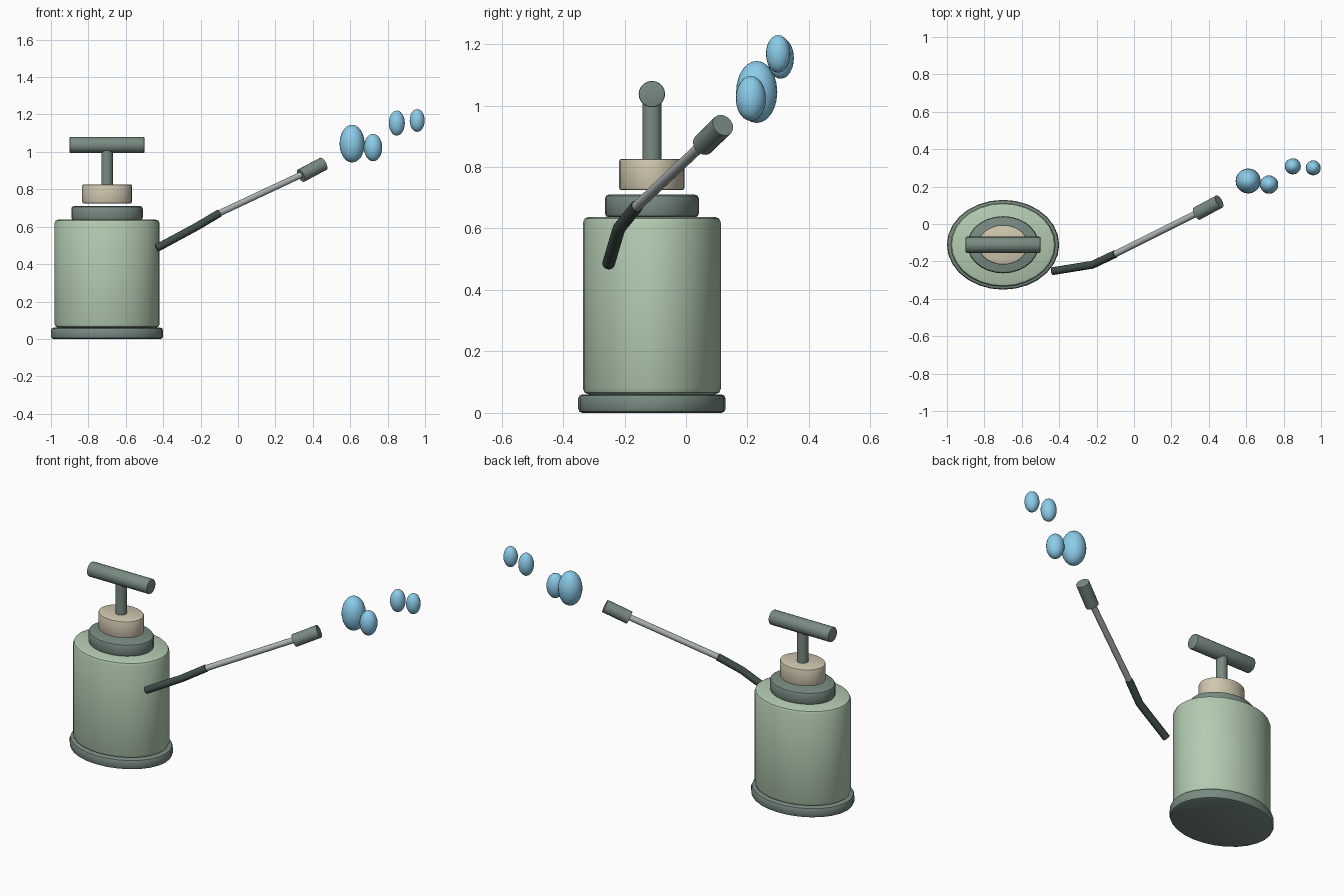
import bpy, math
from mathutils import Vector

if "Cube" in bpy.data.objects:
    bpy.data.objects.remove(bpy.data.objects["Cube"])


def material(name, rgb):
    m = bpy.data.materials.new(name)
    m.diffuse_color = (*rgb, 1)
    m.use_nodes = True
    m.node_tree.nodes["Principled BSDF"].inputs["Base Color"].default_value = m.diffuse_color
    return m


GREEN = material("tank green", (0.45, 0.60, 0.44))
SLATE = material("slate", (0.19, 0.26, 0.22))
CREAM = material("cream", (0.64, 0.57, 0.43))
RUBBER = material("rubber", (0.05, 0.075, 0.065))
STEEL = material("steel", (0.42, 0.46, 0.46))
WATER = material("water", (0.26, 0.60, 0.82))
CX, CY = -0.70, -0.111


def finish(ob, name, mat):
    ob.name = name
    ob.data.materials.append(mat)
    bpy.context.view_layer.objects.active = ob
    ob.select_set(True)
    bpy.ops.object.shade_smooth_by_angle(angle=math.radians(35))
    ob.select_set(False)
    return ob


def rod(name, a, b, r, mat, sides=28, squash=1.0, bevel=0.0):
    """Cylinder from a to b, optionally oval in y with rounded rims."""
    a, b = Vector(a), Vector(b)
    bpy.ops.mesh.primitive_cylinder_add(vertices=sides, radius=r, depth=(b - a).length,
                                        location=(a + b) / 2)
    ob = bpy.context.object
    ob.rotation_euler = (b - a).to_track_quat('Z', 'Y').to_euler()
    ob.scale.y = squash
    if squash != 1.0:
        ob.rotation_euler = (0, 0, 0)
        bpy.ops.object.transform_apply(location=False, rotation=False, scale=True)
    if bevel:
        mod = ob.modifiers.new("rim", 'BEVEL')
        mod.width, mod.segments = bevel, 2
        mod.limit_method, mod.angle_limit = 'ANGLE', math.radians(50)
        bpy.ops.object.modifier_apply(modifier="rim")
    return finish(ob, name, mat)


# Oval tank stack: base, body, collar, cap
for name, z0, z1, r, bevel, mat in [
        ("base_ring", 0.0, 0.06, 0.30, 0.014, SLATE),
        ("tank_body", 0.06, 0.638, 0.281, 0.02, GREEN),
        ("collar", 0.636, 0.71, 0.191, 0.013, SLATE),
        ("pump_cap", 0.725, 0.826, 0.133, 0.007, CREAM)]:
    rod(name, (CX, CY, z0), (CX, CY, z1), r, mat, squash=0.8, bevel=bevel)

# Pump stem and T handle
rod("pump_stem", (CX, CY, 0.80), (CX, CY, 1.01), 0.031, SLATE, 20)
rod("pump_handle", (-0.90, CY, 1.037), (-0.50, CY, 1.037), 0.043, SLATE, 20, bevel=0.005)

# Bent hose
path = [(-0.435, -0.252, 0.485), (-0.222, -0.218, 0.60), (-0.10, -0.16, 0.672)]
curve = bpy.data.curves.new("hose", 'CURVE')
curve.dimensions = '3D'
curve.bevel_depth, curve.bevel_resolution = 0.021, 4
curve.use_fill_caps = True
spline = curve.splines.new('POLY')
spline.points.add(len(path) - 1)
for point, co in zip(spline.points, path):
    point.co = (*co, 1)
hose = bpy.data.objects.new("hose", curve)
bpy.context.collection.objects.link(hose)
bpy.context.view_layer.objects.active = hose
hose.select_set(True)
bpy.ops.object.convert(target='MESH')
hose = bpy.context.object
hose.select_set(False)
finish(hose, "hose", RUBBER)

# Wand and nozzle
rod("wand", path[-1], (0.36, 0.07, 0.888), 0.017, STEEL, 16)
rod("nozzle", (0.337, 0.056, 0.873), (0.456, 0.120, 0.936), 0.037, SLATE, 18)

# Spray droplets
for i, (x, y, z, r, rz) in enumerate([
        (0.61, 0.23, 1.044, 0.067, 0.101), (0.722, 0.211, 1.023, 0.049, 0.073),
        (0.849, 0.308, 1.154, 0.043, 0.067), (0.958, 0.30, 1.168, 0.040, 0.061)], 1):
    bpy.ops.mesh.primitive_uv_sphere_add(segments=20, ring_count=12, radius=1,
                                         location=(x, y, z))
    drop = bpy.context.object
    drop.scale = (r, r, rz)
    finish(drop, f"droplet_{i}", WATER)
